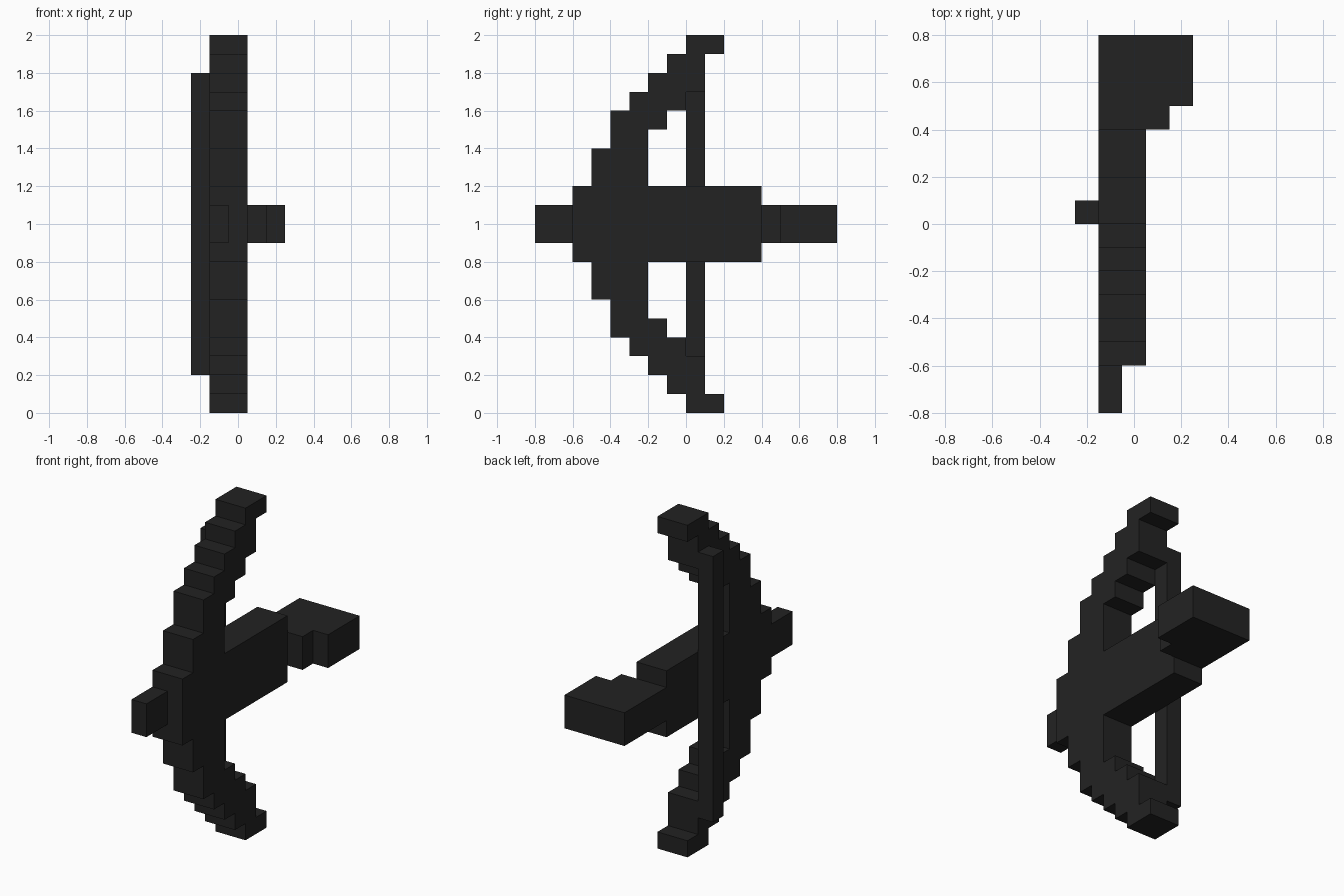
import bpy
import bmesh

cube = bpy.data.objects.get("Cube")
if cube:
    bpy.data.objects.remove(cube, do_unlink=True)

# Single dark colour
charcoal = bpy.data.materials.new("charcoal")
charcoal.use_nodes = True
COLOUR = (0.0165, 0.0165, 0.0165, 1)
charcoal.diffuse_color = COLOUR
charcoal.node_tree.nodes["Principled BSDF"].inputs["Base Color"].default_value = COLOUR


def extrude(name, outline, direction):
    """Make a solid by sweeping a flat outline along a direction."""
    bm = bmesh.new()
    face = bm.faces.new([bm.verts.new(p) for p in outline])
    swept = bmesh.ops.extrude_face_region(bm, geom=[face])["geom"]
    verts = [v for v in swept if isinstance(v, bmesh.types.BMVert)]
    bmesh.ops.translate(bm, verts=verts, vec=direction)
    bmesh.ops.recalc_face_normals(bm, faces=bm.faces[:])
    mesh = bpy.data.meshes.new(name)
    bm.to_mesh(mesh)
    bm.free()
    mesh.materials.append(charcoal)
    obj = bpy.data.objects.new(name, mesh)
    bpy.context.collection.objects.link(obj)
    return obj


def box(name, x, y, z):
    outline = [(x[0], y[0], z[0]), (x[1], y[0], z[0]),
               (x[1], y[1], z[0]), (x[0], y[1], z[0])]
    return extrude(name, outline, (0, 0, z[1] - z[0]))


LEFT, RIGHT = 0.05, -0.15
MID = 1.0

# Stepped limbs: rows of (height above middle, front y, back y)
rows = [(0.2, -0.5, -0.2), (0.4, -0.4, -0.2), (0.5, -0.4, -0.1),
        (0.6, -0.3, 0.0), (0.7, -0.2, 0.1), (0.8, -0.1, 0.1),
        (0.9, 0.0, 0.2)]
tops = [r[0] for r in rows[1:]] + [1.0]
front, back = [], []
for (low, y0, y1), high in zip(rows, tops):
    front += [(y0, low), (y0, high)]
    back += [(y1, low), (y1, high)]
steps = front + back[::-1]
# Drop repeated corners where neighbouring rows line up
steps = [p for i, p in enumerate(steps) if p != steps[i - 1]]

for name, side in (("upper_limb", 1), ("lower_limb", -1)):
    outline = [(RIGHT, y, MID + side * h) for y, h in steps]
    extrude(name, outline, (LEFT - RIGHT, 0, 0))

# Central stock and the narrow tip in front of it
box("stock", (RIGHT, LEFT), (-0.6, 0.4), (0.8, 1.2))
box("front_tip", (RIGHT, -0.05), (-0.8, -0.6), (0.9, 1.1))

# Rear grip, stepping out to the left
grip = [(RIGHT, 0.4), (0.15, 0.4), (0.15, 0.5),
        (0.25, 0.5), (0.25, 0.8), (RIGHT, 0.8)]
extrude("rear_grip", [(x, y, 0.9) for x, y in grip], (0, 0, 0.2))

# Upright string along the right side
box("string", (-0.25, RIGHT), (0.0, 0.1), (0.2, 1.8))
